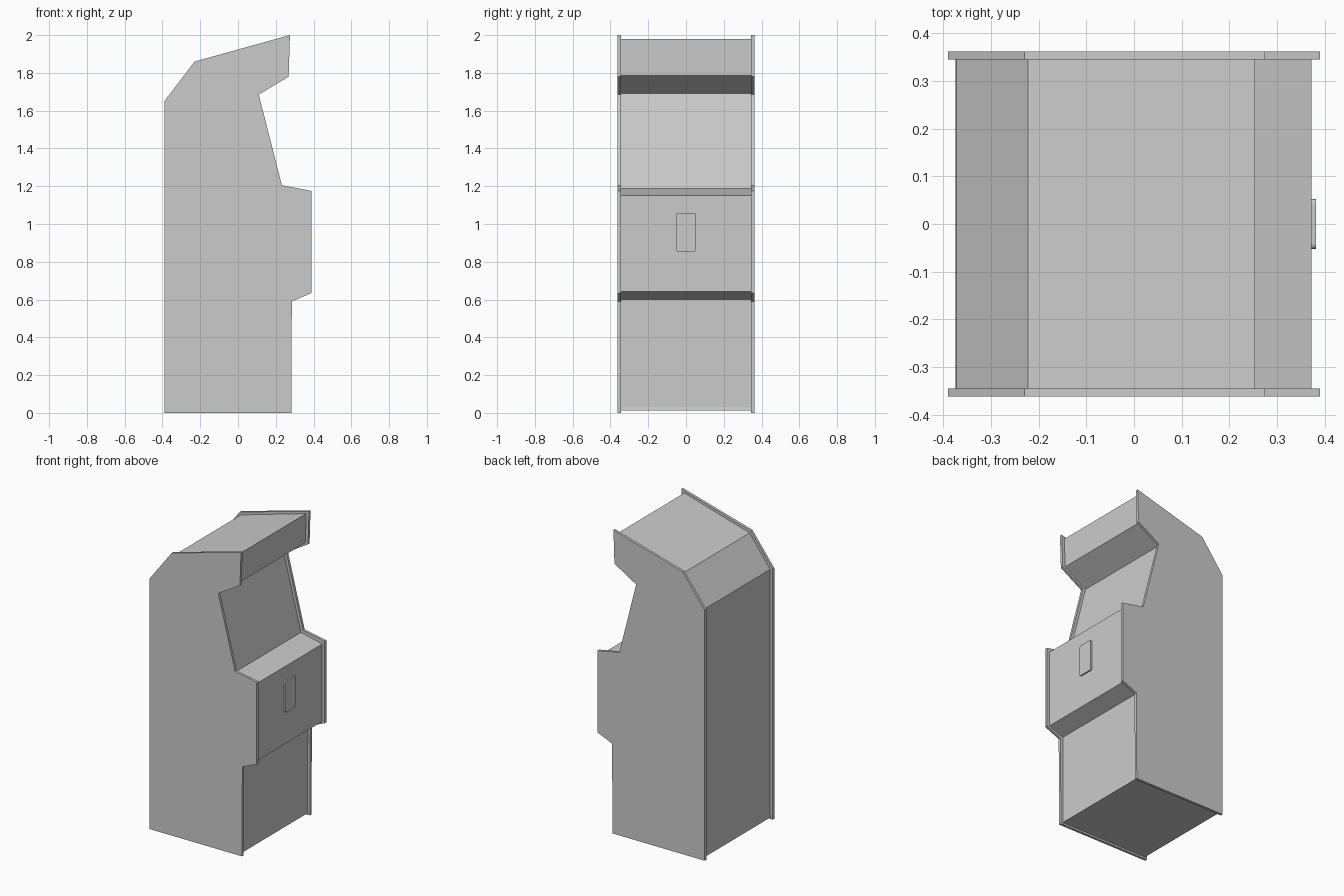
import bpy, bmesh

if "Cube" in bpy.data.objects:
    bpy.data.objects.remove(bpy.data.objects["Cube"])


def extrude_profile(name, pts, y0, y1):
    """Prism from an x-z profile, extruded along y."""
    bm = bmesh.new()
    face = bm.faces.new([bm.verts.new((x, y0, z)) for x, z in pts])
    ext = bmesh.ops.extrude_face_region(bm, geom=[face])
    verts = [g for g in ext["geom"] if isinstance(g, bmesh.types.BMVert)]
    bmesh.ops.translate(bm, verts=verts, vec=(0, y1 - y0, 0))
    bmesh.ops.recalc_face_normals(bm, faces=bm.faces)
    mesh = bpy.data.meshes.new(name)
    bm.to_mesh(mesh)
    bm.free()
    obj = bpy.data.objects.new(name, mesh)
    bpy.context.collection.objects.link(obj)
    return obj


# side panels: full silhouette, one on each side
side = [(-0.39, 0), (0.282, 0), (0.285, 0.59), (0.39, 0.635), (0.39, 1.175),
        (0.232, 1.205), (0.11, 1.685), (0.268, 1.78), (0.275, 2.0),
        (-0.23, 1.86), (-0.39, 1.65)]
panel = extrude_profile("side_panels", side, 0.345, 0.362)
mirror = panel.modifiers.new("mirror", 'MIRROR')
mirror.use_axis = (False, True, False)

# cabinet body: the same silhouette, slightly inset, with a small foot lip
body = [(-0.375, 0.012), (0.268, 0.012), (0.265, 0.03), (0.267, 0.601),
        (0.372, 0.642), (0.372, 1.152), (0.217, 1.187), (0.09, 1.69),
        (0.25, 1.787), (0.254, 1.979), (-0.222, 1.843), (-0.372, 1.643),
        (-0.372, 0.03)]
extrude_profile("cabinet_body", body, -0.345, 0.345)

# coin door: thin plate with rounded corners on the front panel
bm = bmesh.new()
bmesh.ops.create_cube(bm, size=1)
bmesh.ops.scale(bm, vec=(0.022, 0.104, 0.206), verts=bm.verts)
bmesh.ops.translate(bm, vec=(0.371, 0, 0.956), verts=bm.verts)
corners = [e for e in bm.edges if abs(e.verts[0].co.x - e.verts[1].co.x) > 0.01]
bmesh.ops.bevel(bm, geom=corners, offset=0.01, segments=3, profile=0.5, affect='EDGES')
mesh = bpy.data.meshes.new("coin_door")
bm.to_mesh(mesh)
bm.free()
bpy.context.collection.objects.link(bpy.data.objects.new("coin_door", mesh))
